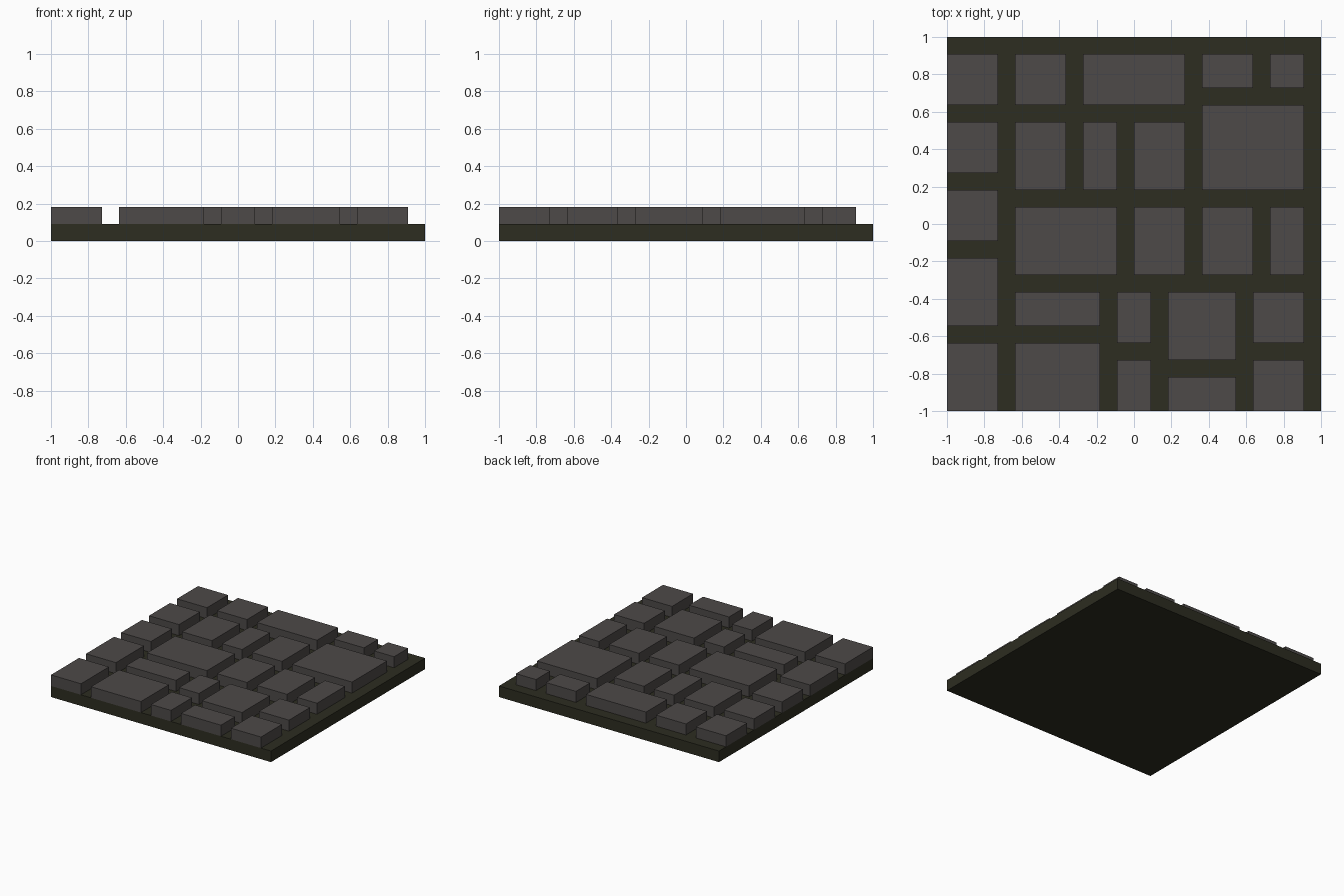
import bpy

# Remove the default cube
cube = bpy.data.objects.get("Cube")
if cube:
    bpy.data.objects.remove(cube, do_unlink=True)

UNIT = 1 / 11          # joint width; the slab is 22 units wide
SLAB_UNITS = 22


def make_material(name, rgb):
    color = (*rgb, 1.0)
    material = bpy.data.materials.new(name)
    material.use_nodes = True
    material.diffuse_color = color
    shader = next(n for n in material.node_tree.nodes if n.type == "BSDF_PRINCIPLED")
    shader.inputs["Base Color"].default_value = color
    shader.inputs["Roughness"].default_value = 0.9
    return material


def make_box(name, x_range, y_range, z_range, material):
    """Box spanning the given ranges, measured in units from the front left corner."""
    ranges = (x_range, y_range, z_range)
    low, high = zip(*ranges)
    offset = (SLAB_UNITS / 2, SLAB_UNITS / 2, 0)
    center = [((a + b) / 2 - o) * UNIT for a, b, o in zip(low, high, offset)]
    bpy.ops.mesh.primitive_cube_add(size=1, location=center)
    box = bpy.context.object
    box.name = name
    box.scale = [(b - a) * UNIT for a, b in ranges]
    bpy.ops.object.transform_apply(location=False, rotation=False, scale=True)
    box.data.materials.append(material)
    return box


mortar = make_material("dark_mossy_mortar", (0.026, 0.026, 0.015))
stone = make_material("grey_stone", (0.074, 0.067, 0.065))

# Base slab
make_box("base_slab", (0, SLAB_UNITS), (0, SLAB_UNITS), (0, 1), mortar)

# Paving stones in columns: x start, x end, y start, stone depths front to back
columns = [
    # left edge
    (0, 3, 0, (4, 4, 3, 3, 3)),
    # front area
    (4, 9, 0, (4, 2)),
    (10, 12, 0, (3, 3)),
    (13, 17, 0, (2, 4)),
    (18, 21, 0, (3, 3)),
    # middle row
    (4, 10, 8, (4,)),
    (11, 14, 8, (4, 4)),
    (15, 18, 8, (4,)),
    (19, 21, 8, (4,)),
    # back area
    (4, 7, 13, (4, 3)),
    (8, 10, 13, (4,)),
    (8, 14, 18, (3,)),
    (15, 21, 13, (5,)),
    (15, 18, 19, (2,)),
    (19, 21, 19, (2,)),
]

count = 0
for x_start, x_end, y, depths in columns:
    for depth in depths:
        count += 1
        make_box(f"paving_stone_{count}", (x_start, x_end), (y, y + depth), (1, 2), stone)
        y += depth + 1     # leave a joint one unit wide
